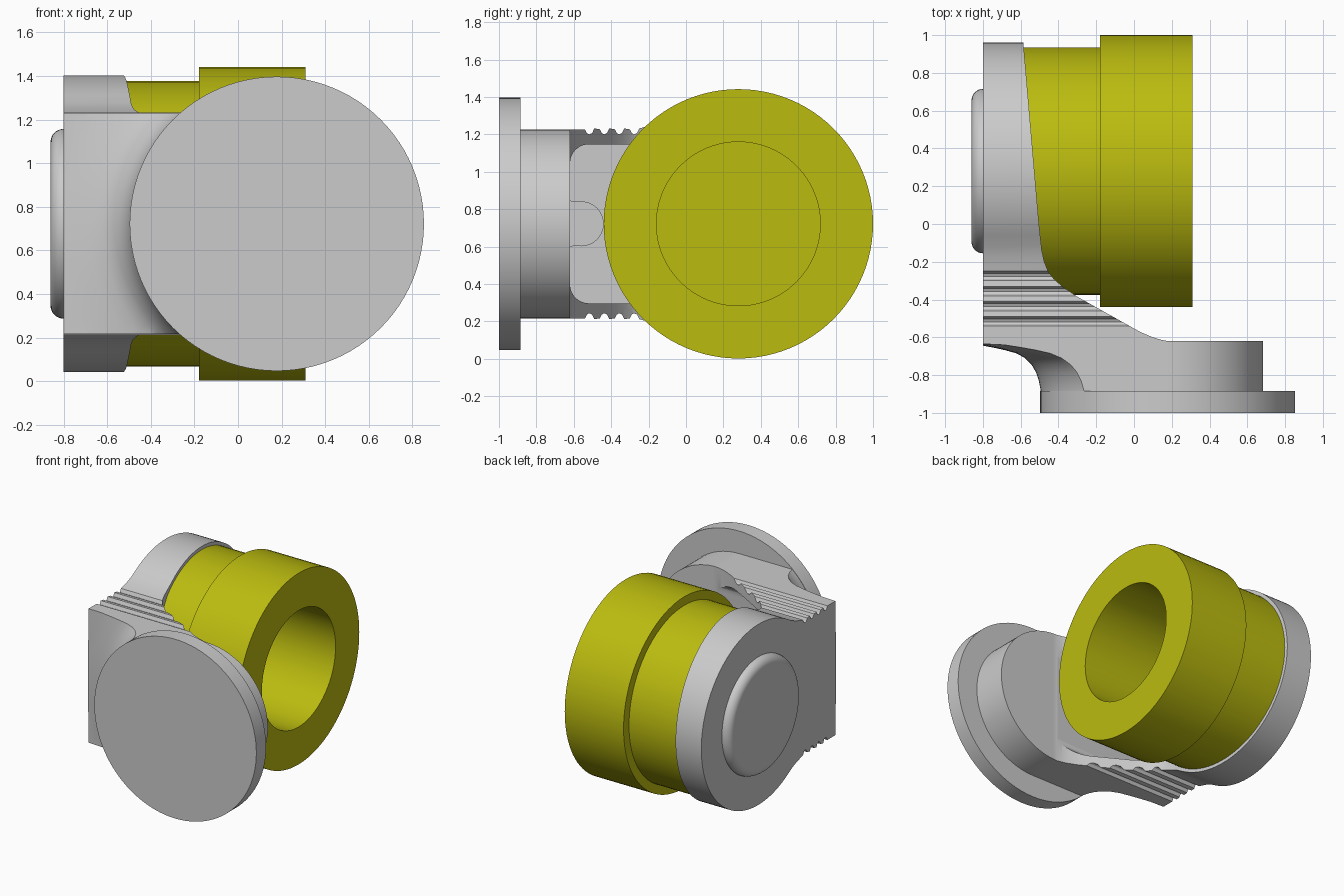
import bpy, bmesh
from math import sin, cos, pi, radians, sqrt

if "Cube" in bpy.data.objects:
    bpy.data.objects.remove(bpy.data.objects["Cube"])

ZC = 0.722          # height of both joint axes
SEG = 96


def make(name, bm):
    bmesh.ops.remove_doubles(bm, verts=bm.verts, dist=1e-5)
    bmesh.ops.recalc_face_normals(bm, faces=bm.faces)
    me = bpy.data.meshes.new(name)
    bm.to_mesh(me)
    bm.free()
    ob = bpy.data.objects.new(name, me)
    bpy.context.collection.objects.link(ob)
    return ob


def revolve(name, profile, axis, c, closed=False):
    """Spin (radius, offset) points round the x or y axis through c."""
    bm = bmesh.new()
    rings = []
    for r, h in profile:
        ring = []
        for i in range(SEG if r > 0 else 1):
            a, b = r * cos(2 * pi * i / SEG), r * sin(2 * pi * i / SEG)
            ring.append(bm.verts.new((h, c + a, ZC + b) if axis == 'X' else (c + a, h, ZC + b)))
        rings.append(ring)
    pairs = list(zip(rings, rings[1:]))
    if closed:
        pairs.append((rings[-1], rings[0]))
    for p, q in pairs:
        if len(p) == 1:
            bm.faces.new(q)
        elif len(q) == 1:
            bm.faces.new(p)
        else:
            for i in range(SEG):
                j = (i + 1) % SEG
                bm.faces.new((p[i], p[j], q[j], q[i]))
    # flat end caps use the ring itself, so drop the loose centre points
    bmesh.ops.delete(bm, geom=[v for v in bm.verts if not v.link_faces], context='VERTS')
    return make(name, bm)


def prism(name, pts, axis, lo, hi):
    """Extrude (x, y) points along z, or (y, z) points along x."""
    bm = bmesh.new()
    put = (lambda p, t: (p[0], p[1], t)) if axis == 'Z' else (lambda p, t: (t, p[0], p[1]))
    a = [bm.verts.new(put(p, lo)) for p in pts]
    b = [bm.verts.new(put(p, hi)) for p in pts]
    bm.faces.new(a)
    bm.faces.new(b)
    for i in range(len(pts)):
        j = (i + 1) % len(pts)
        bm.faces.new((a[i], a[j], b[j], b[i]))
    return make(name, bm)


def combine(ob, other, op):
    m = ob.modifiers.new(op, 'BOOLEAN')
    m.operation, m.object, m.solver = op, other, 'EXACT'
    bpy.context.view_layer.objects.active = ob
    bpy.ops.object.modifier_apply(modifier=m.name)
    bpy.data.objects.remove(other)


def arc(cx, cy, r, a0, a1, n):
    return [(cx + r * cos(radians(a0 + (a1 - a0) * i / n)),
             cy + r * sin(radians(a0 + (a1 - a0) * i / n))) for i in range(n + 1)]


# Link body: top outline crossed with side outline
top = [(-0.8, 1.0), (-0.589, 1.0), (-0.503, 0.0), (-0.488, -0.14), (-0.475, -0.2),
       (-0.455, -0.25), (-0.425, -0.29), (-0.38, -0.33), (-0.3, -0.385), (-0.05, -0.525),
       (0.03, -0.57), (0.1, -0.6), (0.14, -0.612), (0.18, -0.62), (0.18, -0.9), (-0.8, -0.9)]
link = prism("link_body", top, 'Z', -0.1, 1.6)

# Side outline: round end, blend, grip ridges, straight neck
half = [(y, z) for y, z in arc(0.28, 0, 0.68, 0, 120, 40)]
half += [(-0.12, 0.554), (-0.17, 0.533), (-0.22, 0.518)]
for i in range(4):
    y = -0.25 - 0.08 * i
    half += [(y, 0.51), (y - 0.012, 0.485), (y - 0.028, 0.478), (y - 0.04, 0.485), (y - 0.05, 0.505)]
half += [(-0.55, 0.505), (-0.95, 0.505)]
side = [(y, ZC + z) for y, z in half] + [(y, ZC - z) for y, z in reversed(half[1:])]
combine(link, prism("side_outline", side, 'X', -0.8, 0.5), 'INTERSECT')

# Round pad at the flange end
combine(link, revolve("pad", [(0, -0.9), (0.505, -0.9), (0.505, -0.62), (0, -0.62)], 'Y', 0.178), 'UNION')

# Concave sweep from the outer face down to the flange rim
sweep = [(0.672, -1.1), (0.672, -0.88), (0.682, -0.83), (0.697, -0.785), (0.72, -0.745),
         (0.755, -0.71), (0.80, -0.685), (0.86, -0.668), (0.92, -0.655), (1.0, -0.64),
         (1.15, -0.632), (1.7, -0.62), (1.7, -1.1)]
combine(link, revolve("sweep_cut", sweep, 'Y', 0.178, True), 'DIFFERENCE')

# Inner pocket with rounded corners, and the seat for the joint
pocket = [(-0.15, 0.297)] + arc(-0.52, 0.397, 0.1, 270, 180, 8) \
    + arc(-0.52, 1.047, 0.1, 180, 90, 8) + [(-0.15, 1.147)]
combine(link, prism("pocket_cut", pocket, 'X', -0.62, 0.175), 'DIFFERENCE')
combine(link, revolve("seat_cut", [(0, -0.62), (0.655, -0.62), (0.655, -0.4), (0, -0.4)], 'X', 0.28), 'DIFFERENCE')

# Rounded tongue inside the pocket
tongue = [(-0.64, 0.59), (-0.60, 0.605)] + arc(-0.56, ZC, 0.12, -90, 90, 16) + [(-0.60, 0.84), (-0.64, 0.855)]
tongue = prism("pocket_tongue", tongue, 'X', -0.63, -0.5)

# Flange disc
flange = revolve("flange_disc", [(0, -1), (0.675, -1), (0.675, -0.885), (0, -0.885)], 'Y', 0.178)

# Raised rear cap with a rounded rim
cap = [(0, -0.79), (0.435, -0.79)] + [(r, h) for h, r in arc(-0.80, 0.375, 0.06, 90, 180, 8)] + [(0, -0.86)]
cap = revolve("rear_cap", cap, 'X', 0.28)

# Joint housing with a deep bore
housing = [(0, -0.618), (0.655, -0.618), (0.655, -0.18), (0.72, -0.18), (0.72, 0.31),
           (0.438, 0.31), (0.438, -0.55), (0, -0.55)]
joint = revolve("joint_housing", housing, 'X', 0.28)
yellow = bpy.data.materials.new("yellow")
yellow.diffuse_color = (0.5, 0.5, 0.005, 1)
yellow.use_nodes = True
yellow.node_tree.nodes["Principled BSDF"].inputs["Base Color"].default_value = yellow.diffuse_color
joint.data.materials.append(yellow)

# Smooth curved faces, keep the edges crisp
for ob in (link, tongue, flange, cap, joint):
    bpy.ops.object.select_all(action='DESELECT')
    ob.select_set(True)
    bpy.context.view_layer.objects.active = ob
    bpy.ops.object.shade_smooth_by_angle(angle=radians(30))
